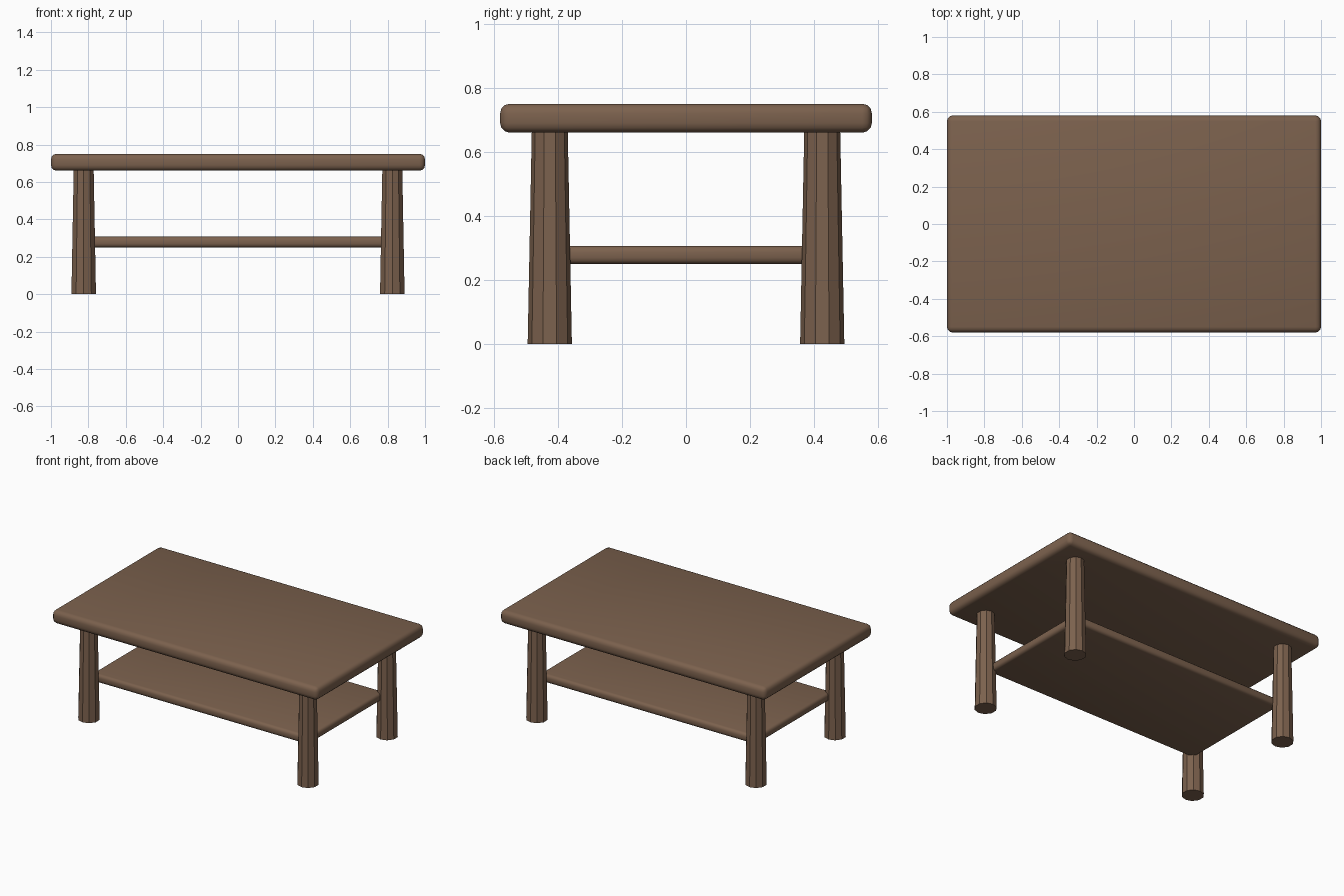
import bpy
from math import radians

if "Cube" in bpy.data.objects:
    bpy.data.objects.remove(bpy.data.objects["Cube"])

wood = bpy.data.materials.new("brown_wood")
wood.diffuse_color = (0.2, 0.12, 0.075, 1.0)
wood.use_nodes = True
wood.node_tree.nodes["Principled BSDF"].inputs["Base Color"].default_value = wood.diffuse_color


def finish(obj, name):
    obj.name = name
    obj.data.name = name
    obj.data.materials.append(wood)


def rounded_slab(name, half_x, half_y, z0, z1, radius):
    bpy.ops.mesh.primitive_cube_add(size=2, location=(0, 0, (z0 + z1) / 2))
    obj = bpy.context.object
    obj.scale = (half_x, half_y, (z1 - z0) / 2)
    bpy.ops.object.transform_apply(location=False, rotation=False, scale=True)
    bevel = obj.modifiers.new("rounded_edges", 'BEVEL')
    bevel.width = radius
    bevel.segments = 3
    bpy.ops.object.modifier_apply(modifier=bevel.name)
    bpy.ops.object.shade_smooth_by_angle(angle=radians(35))
    finish(obj, name)


# Thick table top and thinner lower shelf between the legs
rounded_slab("table_top", 1.0, 0.58, 0.66, 0.75, 0.03)
rounded_slab("lower_shelf", 0.815, 0.41, 0.25, 0.307, 0.02)

# Four ten-sided legs, tapering towards the top
LEG_HEIGHT = 0.67
for side_y, row in ((-1, "front"), (1, "back")):
    for side_x, col in ((-1, "left"), (1, "right")):
        bpy.ops.mesh.primitive_cone_add(
            vertices=10, radius1=0.069, radius2=0.056, depth=LEG_HEIGHT,
            location=(side_x * 0.825, side_y * 0.425, LEG_HEIGHT / 2))
        finish(bpy.context.object, f"{row}_{col}_leg")
